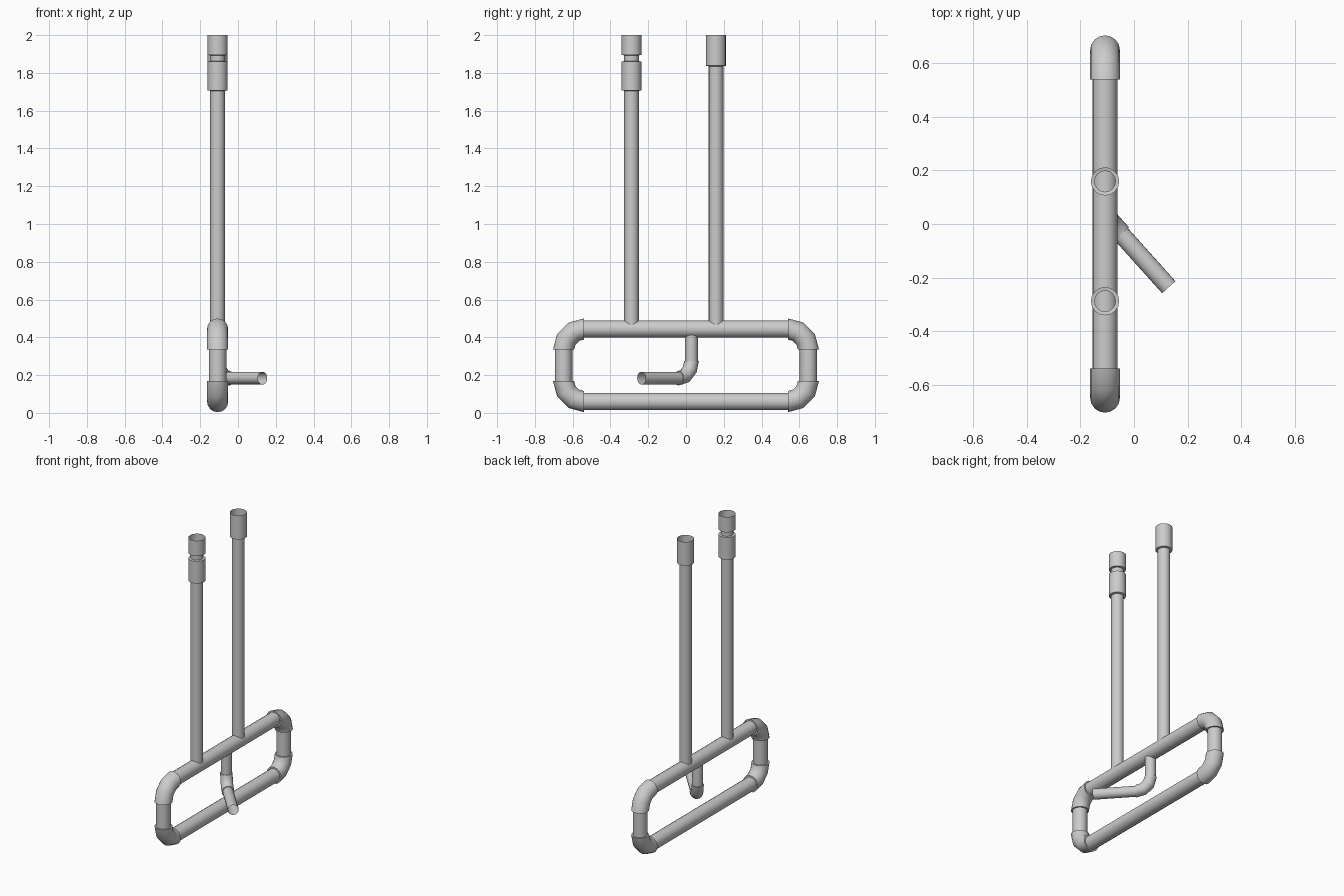
import bpy, bmesh, math
from mathutils import Vector

if "Cube" in bpy.data.objects:
    bpy.data.objects.remove(bpy.data.objects["Cube"])

SIDES = 16
X = -0.108                      # plane of the main pipe loop
Y_SIDE, Z_LOW, Z_HIGH = 0.648, 0.06, 0.444
R_MAIN, R_ELBOW, BEND = 0.046, 0.056, 0.108
UP = Vector((0, 0, 1))


def tube(name, rings, capped=False):
    """Skin a round tube through rings of (centre, direction, radius)."""
    bm = bmesh.new()
    loops = []
    d0 = rings[0][1].normalized()
    u = d0.orthogonal().normalized()
    for i, (c, d, r) in enumerate(rings):
        d = d.normalized()
        u = d0.rotation_difference(d) @ u
        d0 = d
        v = d.cross(u)
        loops.append([bm.verts.new(c + r * (math.cos(a) * u + math.sin(a) * v))
                      for a in (2 * math.pi * k / SIDES for k in range(SIDES))])
    for a, b in zip(loops, loops[1:]):
        for k in range(SIDES):
            n = (k + 1) % SIDES
            bm.faces.new((a[k], a[n], b[n], b[k]))
    if capped:
        bm.faces.new(loops[0][::-1])
        bm.faces.new(loops[-1])
    mesh = bpy.data.meshes.new(name)
    bm.to_mesh(mesh)
    bm.free()
    obj = bpy.data.objects.new(name, mesh)
    bpy.context.collection.objects.link(obj)
    bpy.context.view_layer.objects.active = obj
    obj.select_set(True)
    bpy.ops.object.shade_smooth_by_angle(angle=math.radians(40))
    obj.select_set(False)
    return obj


def pipe(name, a, b, r):
    a, b = Vector(a), Vector(b)
    return tube(name, [(a, b - a, r), (b, b - a, r)])


def elbow(name, corner, d_in, d_out, bend, r, steps=3):
    """Quarter bend arriving along d_in and leaving along d_out."""
    corner = Vector(corner)
    centre = corner - d_in * bend + d_out * bend
    rings = []
    for i in range(steps + 1):
        t = math.pi / 2 * i / steps
        rings.append((centre + bend * (math.sin(t) * d_in - math.cos(t) * d_out),
                      math.cos(t) * d_in + math.sin(t) * d_out, r))
    return tube(name, rings, capped=True)


def vertical(name, y, profile):
    return tube(name, [(Vector((X, y, z)), UP, r) for r, z in profile])


# Main loop: two long rails, two short sides, four elbows
e = Y_SIDE - BEND + 0.02
for label, z in (("lower", Z_LOW), ("upper", Z_HIGH)):
    pipe(label + "_rail", (X, -e, z), (X, e, z), R_MAIN)
for label, s in (("front", -1), ("back", 1)):
    pipe(label + "_side_pipe", (X, s * Y_SIDE, Z_LOW + BEND - 0.02),
         (X, s * Y_SIDE, Z_HIGH - BEND + 0.02), R_MAIN)
    for level, z, up in (("lower", Z_LOW, UP), ("upper", Z_HIGH, -UP)):
        elbow(f"{label}_{level}_elbow", (X, s * Y_SIDE, z),
              Vector((0, s, 0)), up, BEND, R_ELBOW)

# Tall risers with open sockets on top
R, S = 0.039, 0.053
vertical("front_riser", -0.288, [(R, Z_HIGH), (R, 1.705)])
vertical("front_coupling", -0.288,
         [(R, 1.705), (S, 1.708), (S, 1.86), (R, 1.862), (R, 1.893), (S, 1.895), (S, 2.0)])
vertical("back_riser", 0.159, [(R, Z_HIGH), (R, 1.835)])
vertical("back_socket", 0.159, [(R, 1.835), (S, 1.838), (S, 2.0)])

# Angled outlet hanging below the upper rail
Y_OUT, Z_OUT, R_OUT, B_OUT = 0.029, 0.184, 0.034, 0.09
corner = Vector((X, Y_OUT, Z_OUT))
out = Vector((0.238, -0.265, 0)).normalized()
pipe("outlet_drop", (X, Y_OUT, Z_HIGH), (X, Y_OUT, Z_OUT + B_OUT - 0.01), R_OUT)
elbow("outlet_elbow", corner, -UP, out, B_OUT, 0.039)
pipe("outlet_pipe", corner + out * (B_OUT - 0.01), corner + out * 0.356, R_OUT)
